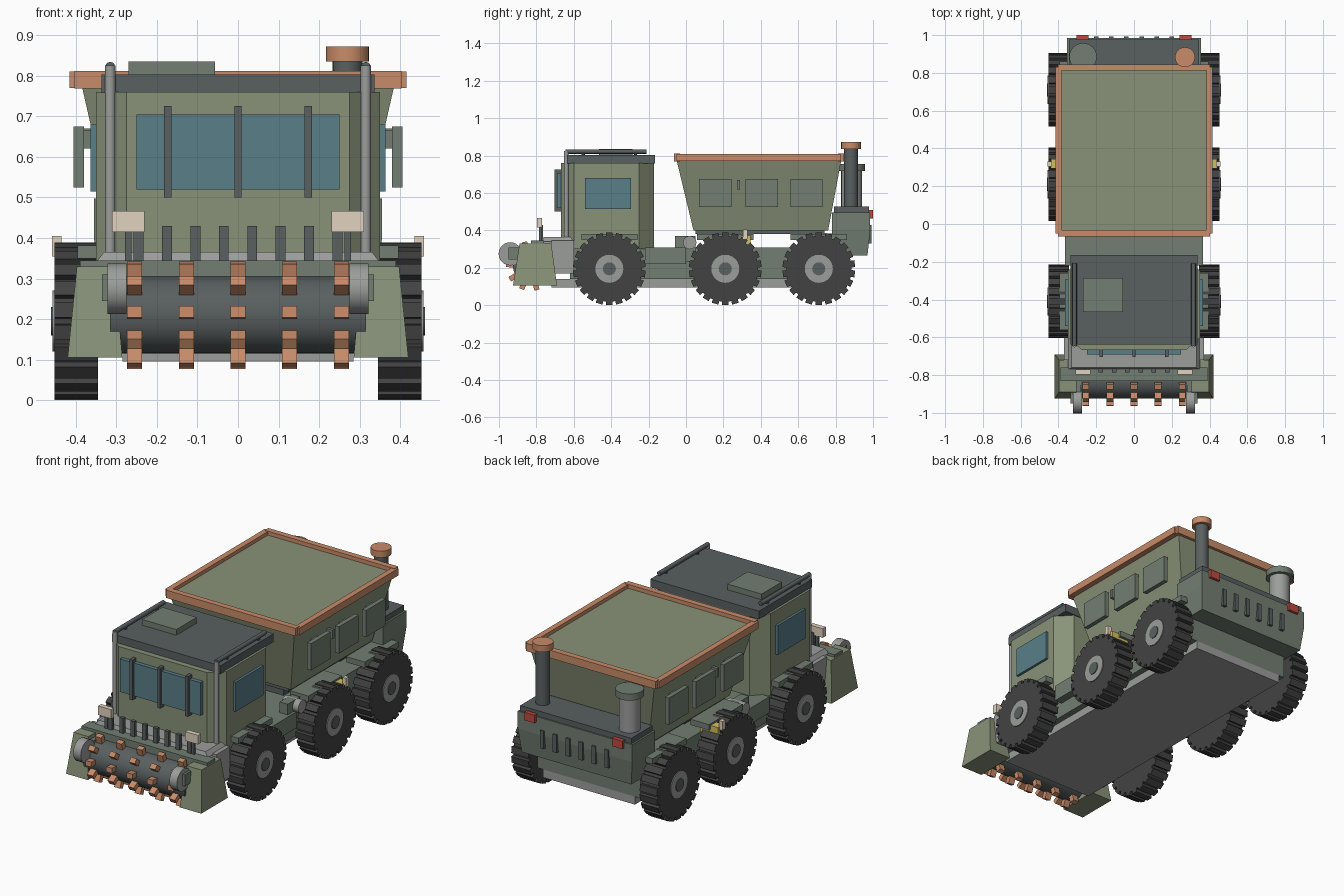
import bpy, bmesh, math
from mathutils import Vector

if "Cube" in bpy.data.objects:
    bpy.data.objects.remove(bpy.data.objects["Cube"])


def mat(name, r, g, b):
    m = bpy.data.materials.new(name)
    m.diffuse_color = (r, g, b, 1)
    m.use_nodes = True
    m.node_tree.nodes["Principled BSDF"].inputs["Base Color"].default_value = m.diffuse_color
    return m


GREEN = mat("green_paint", .25, .29, .19)
DULL = mat("dull_green", .17, .21, .17)
DARK = mat("dark_metal", .10, .115, .115)
TYRE = mat("rubber", .055, .055, .055)
LIGHT = mat("light_metal", .33, .34, .33)
ORANGE = mat("orange_trim", .58, .26, .14)
GLASS = mat("glass", .10, .21, .25)
CREAM = mat("cream_lamp", .75, .65, .52)
RED = mat("red_lamp", .5, .07, .05)
YELLOW = mat("yellow_valve", .65, .52, .12)


def finish(name, bm, m):
    bmesh.ops.recalc_face_normals(bm, faces=bm.faces)
    me = bpy.data.meshes.new(name)
    bm.to_mesh(me)
    bm.free()
    me.materials.append(m)
    ob = bpy.data.objects.new(name, me)
    bpy.context.collection.objects.link(ob)
    return ob


def loft(name, bottom, top, m):
    """Solid between two matching rings of points."""
    bm = bmesh.new()
    a = [bm.verts.new(p) for p in bottom]
    b = [bm.verts.new(p) for p in top]
    n = len(a)
    bm.faces.new(a[::-1])
    bm.faces.new(b)
    for i in range(n):
        j = (i + 1) % n
        bm.faces.new((a[i], a[j], b[j], b[i]))
    return finish(name, bm, m)


def rect(x0, x1, y0, y1, z):
    return [(x0, y0, z), (x1, y0, z), (x1, y1, z), (x0, y1, z)]


def box(name, x, y, z, m):
    return loft(name, rect(*x, *y, z[0]), rect(*x, *y, z[1]), m)


def pair(name, x, y, z, m):
    """The same box on both sides."""
    box(name + "_right", x, y, z, m)
    box(name + "_left", (-x[1], -x[0]), y, z, m)


def tube(name, p, q, r, m, n=24):
    """Cylinder from p to q."""
    p, q = Vector(p), Vector(q)
    rot = (q - p).to_track_quat('Z', 'Y')
    ring = [rot @ Vector((r * math.cos(i * math.tau / n), r * math.sin(i * math.tau / n), 0)) for i in range(n)]
    ob = loft(name, [p + v for v in ring], [q + v for v in ring], m)
    for f in ob.data.polygons:
        f.use_smooth = len(f.vertices) == 4
    ob.data.set_sharp_from_angle(angle=math.radians(35))
    return ob


# Chassis, belly and side lockers
box("chassis", (-.32, .32), (-.62, .86), (.14, .31), DULL)
box("belly_plate", (-.285, .285), (-.72, .86), (.095, .14), LIGHT)
pair("side_locker", (.30, .365), (-.22, .0), (.22, .31), DULL)
pair("tank_bracket", (.30, .35), (-.06, .05), (.23, .37), DULL)
for s, side in ((1, "right"), (-1, "left")):
    tube("air_tank_" + side, (s * .28, .02, .335), (s * .385, .02, .335), .036, LIGHT, 16)
pair("valve_box", (.33, .44), (.295, .345), (.32, .372), YELLOW)
pair("valve_tip", (.435, .458), (.305, .33), (.355, .405), CREAM)

# Wheels: toothed tyre, rim and hub on each side of three axles
LUGS = 22
WZ = .195
for k, y in enumerate((-.41, .21, .71)):
    tube(f"axle_{k}", (-.36, y, WZ), (.36, y, WZ), .04, DARK, 12)
    for s, side in ((1, "right"), (-1, "left")):
        ring = []
        for i in range(LUGS):
            for f, r in ((-.33, .195), (.33, .195), (.36, .176), (.64, .176)):
                a = (i + f) * math.tau / LUGS - math.pi / 2
                ring.append((y + r * math.cos(a), WZ + r * math.sin(a)))
        loft(f"tyre_{k}_{side}", [(s * .345, *c) for c in ring], [(s * .452, *c) for c in ring], TYRE)
        tube(f"rim_{k}_{side}", (s * .44, y, WZ), (s * .457, y, WZ), .075, LIGHT)
        tube(f"hub_{k}_{side}", (s * .44, y, WZ), (s * .461, y, WZ), .035, DARK, 16)
    pair(f"fender_{k}", (.28, .395), (y - .15, y + .15), (.35, .382), DULL)

# Cab with chamfered corners
plan = [(-.275, -.668), (.275, -.668), (.35, -.60), (.35, -.25),
        (.275, -.17), (-.275, -.17), (-.35, -.25), (-.35, -.60)]
loft("cab", [(*p, .30) for p in plan], [(*p, .76) for p in plan], GREEN)
box("cab_roof", (-.337, .337), (-.637, -.165), (.757, .803), DARK)
box("roof_hatch", (-.27, -.057), (-.465, -.285), (.80, .835), DULL)
box("windshield", (-.25, .25), (-.69, -.66), (.52, .705), GLASS)
for i, x in enumerate((-.173, 0, .173)):
    box(f"windshield_bar_{i}", (x - .009, x + .009), (-.703, -.66), (.50, .725), DARK)
pair("side_window", (.34, .364), (-.54, -.295), (.515, .68), GLASS)
for s, side in ((1, "right"), (-1, "left")):
    tube("cage_post_" + side, (s * .315, -.64, .34), (s * .315, -.64, .825), .013, LIGHT, 12)
    tube("roof_rail_" + side, (s * .315, -.645, .822), (s * .315, -.21, .822), .012, DARK, 12)
    for y in (-.55, -.27):
        tube("rail_foot_" + side, (s * .315, y, .80), (s * .315, y, .822), .009, DARK, 8)

# Nose, grille and headlights
loft("nose", rect(-.32, .32, -.77, -.58, .17), rect(-.32, .32, -.77, -.58, .34), LIGHT)
loft("nose_cap", rect(-.35, .35, -.77, -.60, .34), rect(-.33, .33, -.76, -.60, .366), LIGHT)
pair("nose_cheek", (.30, .37), (-.72, -.60), (.17, .345), LIGHT)
box("cross_beam", (-.39, .39), (-.83, -.76), (.28, .345), DULL)
for i in range(8):
    x = -.245 + .07 * i
    box(f"grille_slat_{i}", (x - .012, x + .012), (-.785, -.765), (.335, .43), DARK)
pair("headlight", (.23, .31), (-.797, -.77), (.415, .466), CREAM)
pair("headlight_post", (.262, .278), (-.785, -.772), (.34, .42), DARK)

# Cutter drum, teeth, side plates and arm discs
DY, DZ = -.83, .21
tube("cutter_drum", (-.315, DY, DZ), (.315, DY, DZ), .095, DARK, 32)
for row, x in enumerate((-.255, -.127, 0, .127, .255)):
    for i in range(10):
        a = (i + .4) * math.tau / 10
        ob = box(f"tooth_{row}_{i}", (-.018, .018), (-.014, .014), (.085, .133), ORANGE)
        ob.rotation_euler.x = a
        ob.location = (x, DY, DZ)
for s, side in ((1, "right"), (-1, "left")):
    loft("drum_guard_" + side, rect(s * .285, s * .42, -.925, -.69, .105),
         rect(s * .305, s * .397, -.89, -.72, .33), GREEN)
    tube("arm_disc_" + side, (s * .275, -.94, .275), (s * .322, -.94, .275), .062, LIGHT)
pair("drum_arm", (.28, .335), (-.95, -.80), (.245, .31), DULL)

# Hopper with orange rim and side panels
loft("hopper", rect(-.30, .30, .04, .76, .40), rect(-.385, .385, -.05, .83, .775), GREEN)
box("hopper_base", (-.28, .28), (.05, .74), (.38, .402), DARK)
box("hopper_cover", (-.386, .386), (-.035, .815), (.77, .79), GREEN)
for i, y in enumerate((.21, .71)):
    box(f"hopper_support_{i}", (-.2, .2), (y - .09, y + .09), (.30, .385), DARK)
pair("hopper_rim_side", (.383, .415), (-.05, .83), (.77, .81), ORANGE)
box("hopper_rim_front", (-.403, .403), (-.065, -.032), (.768, .812), ORANGE)
box("hopper_rim_back", (-.403, .403), (.812, .845), (.768, .812), ORANGE)
for i, y in enumerate((.07, .318, .558)):
    pair(f"hopper_panel_{i}", (.38, .405), (y, y + .173), (.525, .675), DULL)
    pair(f"panel_bracket_{i}", (.33, .385), (y + .06, y + .11), (.62, .665), DULL)
pair("hopper_clip", (.33, .395), (.272, .29), (.62, .67), DULL)

# Rear engine housing
loft("engine_housing", rect(-.34, .34, .78, .97, .265), rect(-.355, .355, .78, .985, .40), DULL)
box("engine_housing_upper", (-.355, .355), (.78, .985), (.40, .497), DULL)
box("engine_lid", (-.345, .345), (.79, .978), (.495, .528), DARK)
for i in range(6):
    x = -.2 + .08 * i
    box(f"vent_{i}", (x - .012, x + .012), (.96, .993), (.33, .43), DARK)
pair("tail_light", (.24, .305), (.97, 1.0), (.465, .51), RED)

# Exhaust stack and air filter
tube("exhaust_stack", (.27, .883, .52), (.27, .883, .84), .037, DARK)
tube("exhaust_cap", (.27, .883, .835), (.27, .883, .872), .053, ORANGE)
tube("air_filter", (-.27, .885, .52), (-.27, .885, .73), .055, LIGHT)
tube("air_filter_cap", (-.27, .885, .718), (-.27, .885, .755), .073, DULL)
